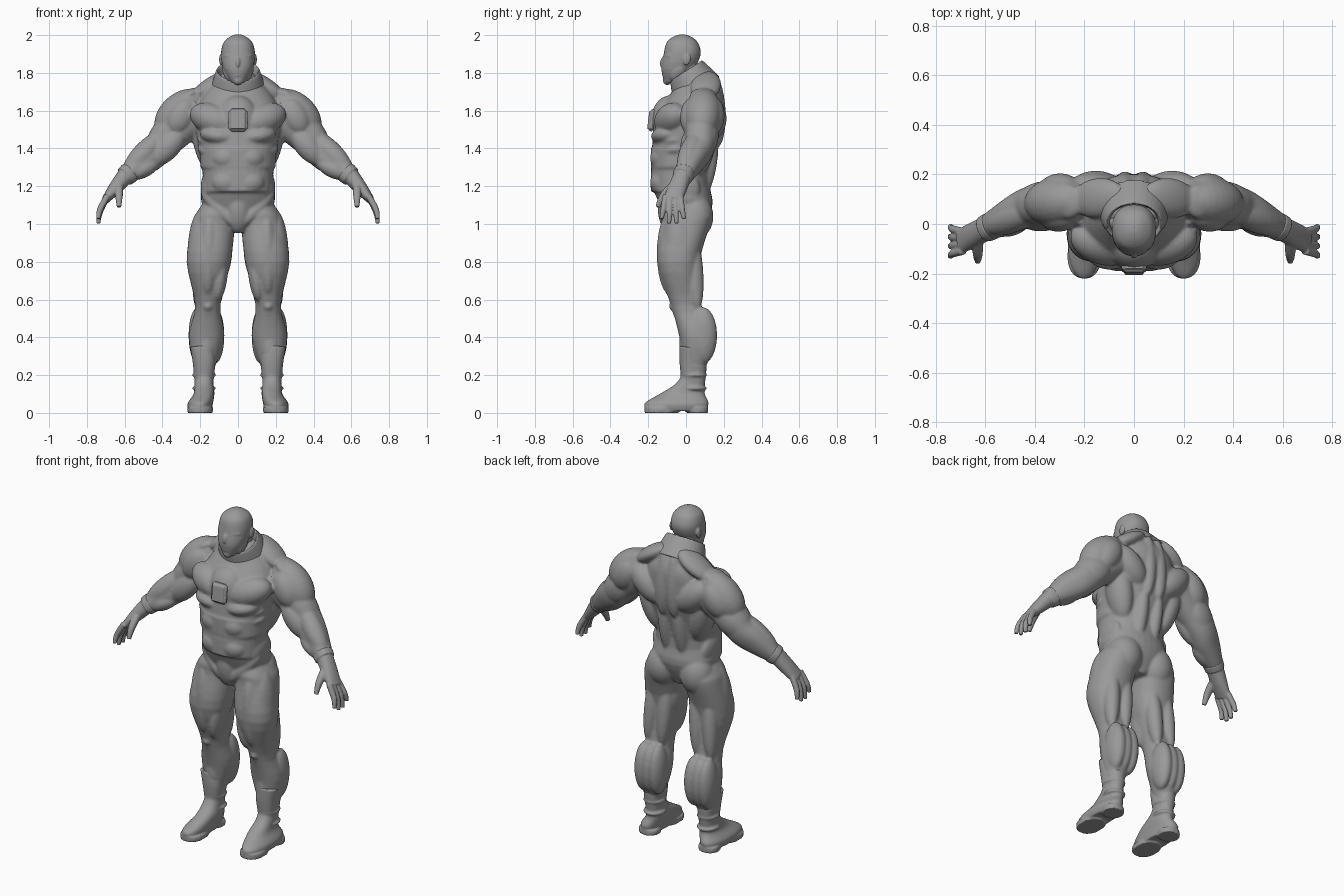
import bpy, bmesh, math
from mathutils import Vector, Matrix

default_cube = bpy.data.objects.get("Cube")
if default_cube:
    bpy.data.objects.remove(default_cube, do_unlink=True)

colour = (.32, .32, .32, 1)
grey = bpy.data.materials.new("clay grey")
grey.use_nodes = True
grey.diffuse_color = colour
grey.node_tree.nodes["Principled BSDF"].inputs["Base Color"].default_value = colour

# directions and landmarks of the figure's left half
out, back, up = Vector((1, 0, 0)), Vector((0, 1, 0)), Vector((0, 0, 1))
front = -back
pelvis, waist, chest = Vector((0, 0, 1.1)), Vector((0, -.03, 1.25)), Vector((0, .01, 1.5))
throat, skull = Vector((0, .06, 1.7)), Vector((0, -.02, 1.9))
shoulder, elbow = Vector((.25, .09, 1.6)), Vector((.42, .07, 1.4))
wrist, knuckles = Vector((.6, -.02, 1.25)), Vector((.7, -.07, 1.13))
hip, thigh, knee = Vector((.13, 0, 1)), Vector((.155, -.04, .8)), Vector((.16, 0, .57))
calf, ankle, foot = Vector((.167, .06, .4)), Vector((.18, .04, .2)), Vector((.2, -.05, 0))
upper_arm, forearm = shoulder.lerp(elbow, .6), elbow.lerp(wrist, .4)


def sides(points):
    """Parts off the centre line are built on both sides."""
    return (1, -1) if any(abs(point.x) > .001 for point in points) else (1,)


def mirrored(point, side):
    return Vector((point.x * side, point.y, point.z))


def frame(axis):
    """Width and depth directions square to an axis."""
    depth = (back - axis * axis.dot(back)).normalized()
    return depth.cross(axis), depth


def flowing(rings, steps=4):
    """Rings interpolated along a smooth curve."""
    rings = [Vector((*centre, width, depth)) for centre, width, depth in rings]
    result = []
    for i in range(len(rings) - 1):
        before, start = rings[max(i - 1, 0)], rings[i]
        end, after = rings[i + 1], rings[min(i + 2, len(rings) - 1)]
        for step in range(steps):
            t = step / steps
            result.append((start * 2 + (end - before) * t
                           + (before * 2 - start * 5 + end * 4 - after) * t ** 2
                           + (start * 3 - before - end * 3 + after) * t ** 3) * .5)
    return result + [rings[-1]]


def loft(bm, rings, upright=True, tilt=0, square=.9, segments=32):
    """Skin over rings given as centre, half width, half depth."""
    rows = flowing(rings)
    for side in sides([ring[0] for ring in rings]):
        centres = [mirrored(row.xyz, side) for row in rows]
        loops = []
        for i, row in enumerate(rows):
            ahead, behind = centres[min(i + 1, len(rows) - 1)], centres[max(i - 1, 0)]
            width, depth = frame(up if upright else (ahead - behind).normalized())
            loop = []
            for k in range(segments):
                angle = math.tau * k / segments
                c, s = (math.copysign(abs(value) ** square, value)
                        for value in (math.cos(angle), math.sin(angle)))
                point = centres[i] + width * c * row[3] + depth * s * row[4]
                point.z += tilt * point.y
                loop.append(bm.verts.new(point))
            loops.append(loop)
        for low, high in zip(loops, loops[1:]):
            for k in range(segments):
                n = (k + 1) % segments
                bm.faces.new((low[k], low[n], high[n], high[k]))
        bm.faces.new(loops[0])
        bm.faces.new(loops[-1])


def muscle(bm, start, end, width, depth):
    """Stretched ellipsoid running between two points."""
    for side in sides((start, end)):
        a, b = mirrored(start, side), mirrored(end, side)
        axis = (b - a).normalized()
        across, outward = frame(axis)
        turn = Matrix((across, outward, axis)).transposed().to_4x4()
        size = Matrix.Diagonal((width, depth, (b - a).length / 2, 1))
        bmesh.ops.create_uvsphere(bm, u_segments=24, v_segments=16, radius=1,
                                  matrix=Matrix.Translation((a + b) / 2) @ turn @ size)


def finish(bm, name, voxel, smoothing):
    """Fuse the overlapping pieces into one sculpted surface."""
    bmesh.ops.recalc_face_normals(bm, faces=bm.faces[:])
    mesh = bpy.data.meshes.new(name)
    bm.to_mesh(mesh)
    bm.free()
    part = bpy.data.objects.new(name, mesh)
    bpy.context.scene.collection.objects.link(part)
    mesh.materials.append(grey)
    fuse = part.modifiers.new("fuse", 'REMESH')
    fuse.mode, fuse.voxel_size, fuse.use_smooth_shade = 'VOXEL', voxel, True
    soften = part.modifiers.new("soften", 'SMOOTH')
    soften.factor, soften.iterations = .5, smoothing


# torso, legs and arms
body = bmesh.new()
loft(body, [(pelvis - up * .14, .06, .08), (pelvis, .19, .14), (waist, .185, .155), (chest, .225, .18),
            (chest + back * .02 + up * .1, .22, .17), (throat, .17, .135), (throat + up * .1, .08, .08)])
loft(body, [(hip - out * .03 + up * .14, .06, .09), (hip - out * .01 + up * .06, .1, .125), (hip, .113, .127),
            (thigh, .117, .113), (knee, .067, .08), (calf, .094, .095), (ankle, .045, .05),
            (ankle - up * .1, .045, .05)])
loft(body, [(shoulder - out * .05, .1, .1), (upper_arm, .1, .085), (elbow, .085, .078),
            (forearm, .08, .07), (wrist, .045, .05)], upright=False)
# chest and ribs
muscle(body, chest + front * .12, shoulder + front * .13, width=.085, depth=.09)
muscle(body, chest + front * .11 - up * .07, chest + front * .09 + up * .18, width=.11, depth=.095)
muscle(body, chest + front * .12 - up * .05, chest + out * .2 + front * .1 - up * .02, width=.05, depth=.085)
for drop in (.1, .15):
    rib = chest - up * drop
    muscle(body, rib + out * .07 + front * .14, rib + out * .21 + front * .04 + up * .05, width=.03, depth=.05)
# waist bands and stomach
for level in (-.03, .1):
    band = waist + up * level
    loft(body, [(band + up * rise, .19 + level / 10, .157) for rise in (-.05, 0, .05)])
    muscle(body, band + front * .12, band + front * .1 + out * .14, width=.06, depth=.05)
# hips and groin
muscle(body, pelvis + out * .16, waist + out * .165 + up * .02, width=.035, depth=.09)
muscle(body, pelvis + front * .1 - up * .12, pelvis + out * .19 + front * .06 + up * .07, width=.04, depth=.05)
muscle(body, pelvis + front * .08 - up * .15, pelvis + front * .1 + up * .1, width=.07, depth=.06)
# back
muscle(body, waist + out * .12 + back * .08, shoulder - out * .04, width=.07, depth=.085)
muscle(body, chest + out * .05 + back * .12 - up * .04, shoulder + back * .05 + up * .05, width=.08, depth=.08)
muscle(body, pelvis + out * .05 + back * .06, chest + out * .05 + back * .13, width=.045, depth=.06)
muscle(body, throat + out * .04 + back * .06 + up * .1, shoulder + up * .06, width=.045, depth=.08)
muscle(body, throat + out * .03 + back * .08 + up * .1, chest + out * .04 + back * .15 - up * .1,
       width=.05, depth=.06)
# shoulders and shoulder plates
muscle(body, shoulder - out * .06 + back * .01 + up * .09, elbow + back * .01 + up * .07, width=.11, depth=.1)
for lean in (-.065, .06):
    muscle(body, shoulder + front * lean + up * .06, upper_arm + front * lean, width=.07, depth=.055)
muscle(body, shoulder - out * .04 + up * .11, shoulder + out * .07 + up * .05, width=.03, depth=.07)
# upper arms and forearms
muscle(body, shoulder + out * .04 + front * .06 - up * .1, elbow + out * .03 + front * .05 - up * .08,
       width=.065, depth=.055)
muscle(body, shoulder + out * .05 + back * .05 - up * .07, elbow + out * .03 + back * .03 - up * .03,
       width=.075, depth=.05)
muscle(body, elbow - out * .04 + up * .09, wrist + up * .02, width=.06, depth=.06)
muscle(body, elbow + front * .05 - up * .07, wrist - out * .02, width=.045, depth=.05)
# buttocks and thighs
muscle(body, hip - out * .03 + back * .05 + up * .16, hip - out * .01 + back * .05 - up * .08, width=.1, depth=.095)
muscle(body, hip + out * .06 + front * .03 + up * .08, knee + out * .045 + front * .04 + up * .07,
       width=.07, depth=.09)
muscle(body, hip + out * .02 + front * .08 + up * .07, knee + front * .08 + up * .05, width=.055, depth=.075)
muscle(body, hip - out * .05 + front * .07 - up * .14, knee - out * .05 + front * .06 + up * .02,
       width=.04, depth=.06)
muscle(body, hip - out * .06 + front * .02, knee - out * .07 + front * .02 + up * .13, width=.05, depth=.08)
for spread in (-.04, .05):
    muscle(body, hip + out * spread + back * .02, knee + out * spread + back * .06 - up * .03, width=.045, depth=.05)
# knees, calves and shins
muscle(body, knee + front * .05 + up * .06, knee + front * .01 - up * .1, width=.045, depth=.045)
muscle(body, knee + front * .07 + up * .02, knee + front * .06 - up * .03, width=.026, depth=.025)
for spread in (-.045, 0, .045):
    belly = calf + out * spread + back * .03
    muscle(body, belly + up * .16, belly - up * .14, width=.05, depth=.075)
muscle(body, knee + back * .01 - up * .07, ankle + front * .03, width=.05, depth=.045)
finish(body, "body_suit", voxel=.008, smoothing=4)

# chest plate
plate = bmesh.new()
bmesh.ops.create_cube(plate, size=1, matrix=Matrix.Translation(chest + front * .19 + up * .05)
                      @ Matrix.Rotation(-.12, 4, 'X') @ Matrix.Diagonal((.1, .04, .12, 1)))
bmesh.ops.bevel(plate, geom=plate.edges[:], offset=.012, segments=2, affect='EDGES')
finish(plate, "chest_plate", voxel=.005, smoothing=2)

# raised collar, low in front and high behind
collar = bmesh.new()
rim = throat + front * .055 + up * .1
loft(collar, [(throat - up * .04, .15, .12), (rim, .118, .088), (rim, .104, .075),
              (throat + front * .05, .09, .07)], tilt=.65, square=1)
finish(collar, "collar", voxel=.006, smoothing=2)

# skull, jaw and neck
head = bmesh.new()
loft(head, [(skull + front * .06 - up * .15, .035, .035), (skull + front * .025 - up * .08, .078, .085),
            (skull, .09, .098), (skull + up * .06, .077, .083), (skull + up * .09, .045, .05),
            (skull + up * .103, .015, .015)])
loft(head, [(throat, .075, .07), (skull + back * .03 - up * .06, .06, .06)])
muscle(head, skull + out * .045 + front * .05 - up * .145, skull + out * .075 - up * .06, width=.018, depth=.035)
# brows, cheekbones, nose, lips, beard and ears
brow = skull + front * .09 - up * .01
muscle(head, brow, brow + out * .075 + back * .03, width=.013, depth=.017)
muscle(head, skull + out * .02 + front * .08 - up * .05, skull + out * .08 + front * .04 - up * .04,
       width=.018, depth=.022)
muscle(head, brow, brow + front * .02 - up * .06, width=.013, depth=.017)
for drop in (.08, .095):
    lip = brow - up * drop
    muscle(head, lip, lip - up * .014, width=.03, depth=.017)
muscle(head, brow + back * .01 - up * .1, brow + back * .01 - up * .155, width=.028, depth=.022)
muscle(head, skull + out * .09 + back * .02 - up * .06, skull + out * .09 + back * .03, width=.01, depth=.02)
finish(head, "head", voxel=.005, smoothing=2)

# boots: foot and shaft, cuff, straps, sole and heel
boots = bmesh.new()
loft(boots, [(foot + up * .01, .06, .15), (foot + up * .05, .067, .17), (ankle + front * .06 - up * .1, .055, .12),
             (ankle + front * .02 - up * .05, .05, .08), (ankle, .05, .066), (ankle + up * .06, .058, .07)])
loft(boots, [(ankle + front * .01 - up * .03, .05, .055), (ankle + front * .02 + up * .07, .06, .055),
             (ankle + out * .01 + front * .025 + up * .15, .063, .05)], tilt=-.15)
for level in (-.07, 0):
    strap = ankle + up * level
    muscle(boots, strap - up * .02, strap + up * .02, width=.062, depth=.07)
for middle, width, depth in ((foot + front * .08, .068, .09), (foot + back * .11, .06, .057)):
    loft(boots, [(middle + up * rise, width, depth) for rise in (0, .03)])
finish(boots, "boots", voxel=.006, smoothing=2)

# gloves: cuff, palm, fingers and thumb
gloves = bmesh.new()
loft(gloves, [(wrist.lerp(elbow, .15), .058, .056), (wrist, .054, .054)], upright=False)
loft(gloves, [(wrist, .045, .048), (wrist.lerp(knuckles, .5), .036, .05), (knuckles, .022, .05)], upright=False)
for spread in (-1.5, -.5, .5, 1.5):
    knuckle = knuckles + front * spread * .026
    tip = knuckle + out * .04 + front * spread * .014 - up * (.14 - abs(spread) * .025)
    loft(gloves, [(knuckle - out * .01 + up * .02, .017, .016), (knuckle.lerp(tip, .5) + out * .01, .016, .015),
                  (tip, .011, .011)], upright=False, segments=16)
thumb = wrist + out * .03
loft(gloves, [(thumb + front * .04 - up * .04, .024, .024), (thumb + front * .1 - up * .1, .02, .02),
              (thumb + front * .13 - up * .16, .012, .012)], upright=False, segments=16)
finish(gloves, "gloves", voxel=.005, smoothing=2)
